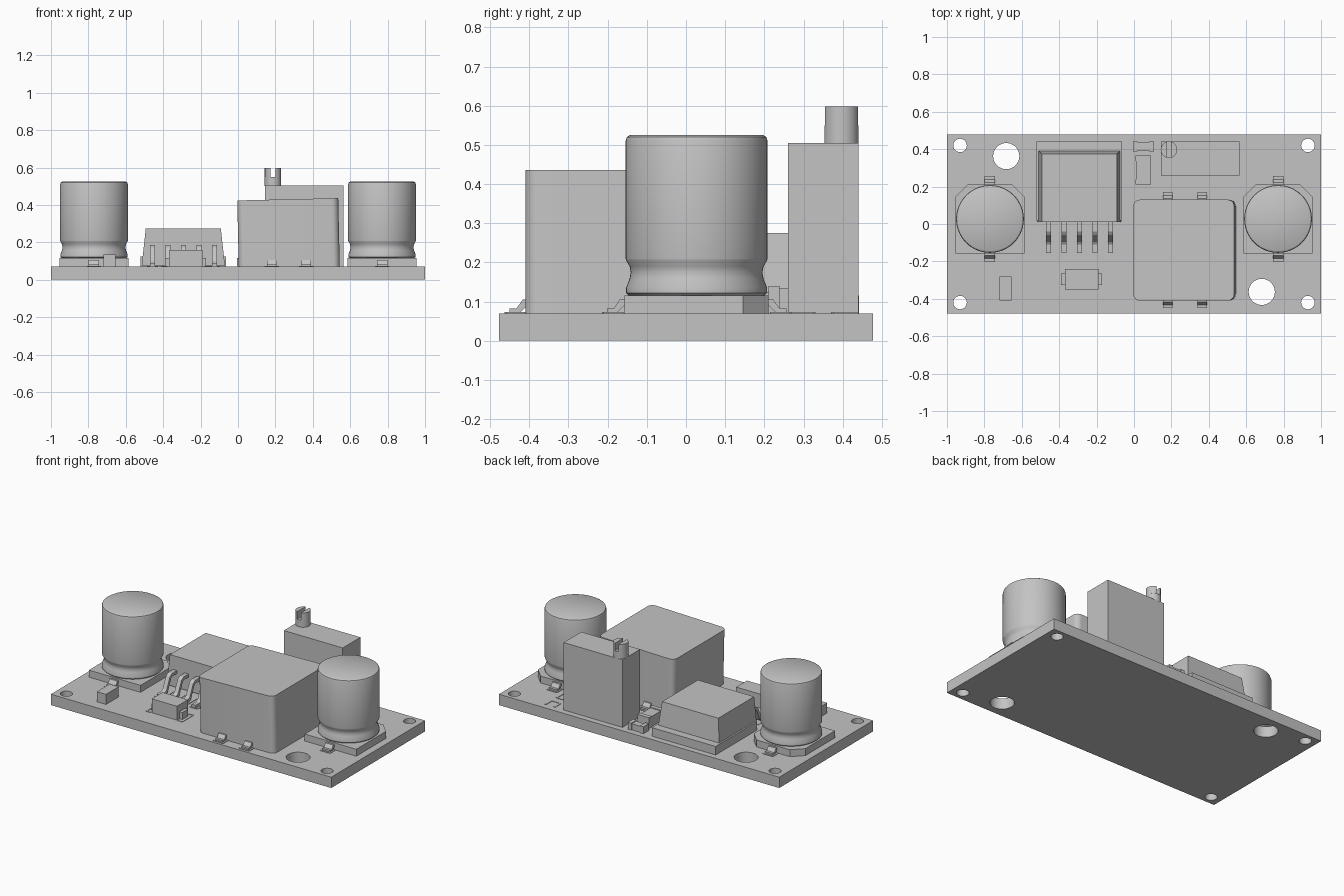
import bpy, bmesh, math
from mathutils import Matrix

cube = bpy.data.objects.get("Cube")
if cube:
    bpy.data.objects.remove(cube, do_unlink=True)

grey = bpy.data.materials.new("plain grey")
grey.use_nodes = True
grey.diffuse_color = (0.55, 0.55, 0.55, 1)
grey.node_tree.nodes["Principled BSDF"].inputs["Base Color"].default_value = (0.55, 0.55, 0.55, 1)

TOP = 0.07            # upper surface of the board
SILK = TOP + 0.003    # printed outlines


def finish(name, bm, smooth=False):
    bmesh.ops.recalc_face_normals(bm, faces=bm.faces)
    mesh = bpy.data.meshes.new(name)
    bm.to_mesh(mesh)
    bm.free()
    obj = bpy.data.objects.new(name, mesh)
    bpy.context.collection.objects.link(obj)
    mesh.materials.append(grey)
    if smooth:
        bpy.ops.object.select_all(action="DESELECT")
        obj.select_set(True)
        bpy.context.view_layer.objects.active = obj
        bpy.ops.object.shade_smooth_by_angle(angle=math.radians(35))
    return obj


def add_prism(bm, points, axis, a, b):
    """Extrude a 2D outline along an axis from a to b."""
    def place(p, t):
        return {"x": (t, p[0], p[1]), "y": (p[0], t, p[1]), "z": (p[0], p[1], t)}[axis]
    low = [bm.verts.new(place(p, a)) for p in points]
    high = [bm.verts.new(place(p, b)) for p in points]
    bm.faces.new(low)
    bm.faces.new(high)
    n = len(points)
    for i in range(n):
        j = (i + 1) % n
        bm.faces.new((low[i], low[j], high[j], high[i]))


def add_box(bm, x0, x1, y0, y1, z0, z1):
    add_prism(bm, [(x0, y0), (x1, y0), (x1, y1), (x0, y1)], "z", z0, z1)


def prism(name, points, axis, a, b):
    bm = bmesh.new()
    add_prism(bm, points, axis, a, b)
    return finish(name, bm)


def box(name, *size):
    bm = bmesh.new()
    add_box(bm, *size)
    return finish(name, bm)


def bracket(name, x, y, half, depth, side):
    """Thin printed U whose closed end lies at (x, y); side points outwards along y."""
    t = 0.005
    bm = bmesh.new()
    inner = y - side * depth
    lo, hi = min(y, inner), max(y, inner)
    for s in (-1, 1):
        add_box(bm, x + s * half - t, x + s * half + t, lo, hi, TOP, SILK)
    add_box(bm, x - half, x + half, y - t, y + t, TOP, SILK)
    finish(name, bm)


def gull_lead(name, x, y, side, half):
    """Bent tab leaving a part at y and landing on the board."""
    shape = [(0, 0.105), (0.012, 0.105), (0.028, 0.082), (0.045, 0.082),
             (0.045, TOP), (0.02, TOP), (0, 0.09)]
    prism(name, [(y + side * d, z) for d, z in shape], "x", x - half, x + half)
    bracket(name + "_outline", x, y + side * 0.053, 0.033, 0.05, side)


# Circuit board with mounting holes
curve = bpy.data.curves.new("board_outline", "CURVE")
curve.dimensions = "2D"
curve.fill_mode = "BOTH"
curve.extrude = TOP / 2


def loop(points):
    spline = curve.splines.new("POLY")
    spline.points.add(len(points) - 1)
    for sp, (x, y) in zip(spline.points, points):
        sp.co = (x, y, 0, 1)
    spline.use_cyclic_u = True


def ring(x, y, r, n=32):
    return [(x + r * math.cos(i * math.tau / n), y + r * math.sin(i * math.tau / n)) for i in range(n)]


loop([(-1, -0.478), (1, -0.478), (1, 0.478), (-1, 0.478)])
for sx in (-1, 1):
    for sy in (-1, 1):
        loop(ring(sx * 0.93, sy * 0.42, 0.036))
    loop(ring(sx * 0.683, -sx * 0.363, 0.07))
outline = bpy.data.objects.new("board_outline", curve)
bpy.context.collection.objects.link(outline)
bpy.context.view_layer.update()
flat = outline.evaluated_get(bpy.context.evaluated_depsgraph_get()).to_mesh()
bm = bmesh.new()
bm.from_mesh(flat)
bmesh.ops.remove_doubles(bm, verts=bm.verts, dist=0.0001)
bmesh.ops.translate(bm, verts=bm.verts, vec=(0, 0, TOP / 2))
bpy.data.objects.remove(outline, do_unlink=True)
finish("board", bm, True)

# Two can capacitors on chamfered bases
can = [(0, 0.115), (0.172, 0.115), (0.18, 0.122), (0.18, 0.135), (0.171, 0.158), (0.168, 0.175),
       (0.171, 0.19), (0.18, 0.205), (0.181, 0.21), (0.181, 0.511), (0.178, 0.52), (0.17, 0.525), (0, 0.525)]
for label, x in (("right", -0.77), ("left", 0.77)):
    y, w = 0.027, 0.184
    c = 0.065
    base = [(x - w, y - w), (x + w, y - w), (x + w, y + w - c), (x + w - c, y + w),
            (x - w + c, y + w), (x - w, y + w - c)]
    prism(label + "_capacitor_base", base, "z", TOP, 0.115)
    bm = bmesh.new()
    vs = [bm.verts.new((x + r, y, z)) for r, z in can]
    es = [bm.edges.new(pair) for pair in zip(vs, vs[1:])]
    bmesh.ops.spin(bm, geom=vs + es, cent=(x, y, 0), axis=(0, 0, 1), angle=math.tau, steps=64)
    bmesh.ops.remove_doubles(bm, verts=bm.verts, dist=0.0001)
    finish(label + "_capacitor_can", bm, True)
    for side, end in ((-1, "front"), (1, "back")):
        gull_lead(f"{label}_capacitor_{end}_lead", x, y + side * w, side, 0.028)

# Power regulator: metal tab, tapered body and five bent leads
box("regulator_tab", -0.52, -0.065, 0.02, 0.44, TOP, 0.125)
bm = bmesh.new()
add_box(bm, -0.515, -0.07, 0.01, 0.395, 0.075, 0.275)
for v in bm.verts:
    if v.co.z > 0.2:
        v.co.x += 0.022 if v.co.x < -0.3 else -0.022
        v.co.y -= 0.02 if v.co.y > 0.2 else 0
finish("regulator_body", bm)
lead = [(0.02, 0.185), (-0.04, 0.185), (-0.06, 0.172), (-0.095, 0.1), (-0.11, 0.09), (-0.155, 0.09),
        (-0.155, TOP), (-0.1, TOP), (-0.082, 0.082), (-0.048, 0.158), (-0.038, 0.165), (0.02, 0.165)]
for i in range(5):
    x = -0.457 + i * 0.083
    prism(f"regulator_lead_{i + 1}", lead, "x", x - 0.014, x + 0.014)
    bracket(f"regulator_lead_outline_{i + 1}", x, -0.155, 0.025, 0.11, -1)

# Inductor: rounded block sitting at a slight tilt, four tabs
bm = bmesh.new()
add_box(bm, 0, 0.54, -0.41, 0.13, TOP, 0.43)
upright = [e for e in bm.edges if abs(e.verts[0].co.z - e.verts[1].co.z) > 0.1]
bmesh.ops.bevel(bm, geom=upright, offset=0.035, segments=6, affect="EDGES", profile=0.5)
bmesh.ops.rotate(bm, verts=bm.verts, cent=(0.27, 0, 0.25), matrix=Matrix.Rotation(math.radians(-1.3), 3, "Y"))
for v in bm.verts:
    if v.co.z < 0.2:
        v.co.z = TOP
finish("inductor_block", bm, True)
for x in (0.18, 0.365):
    gull_lead("inductor_back_tab", x, 0.125, 1, 0.026)
    gull_lead("inductor_front_tab", x, -0.405, -1, 0.026)

# Trimmer with slotted screw
box("trimmer_body", 0.145, 0.565, 0.26, 0.44, TOP, 0.505)
bm = bmesh.new()
sx, sy, r, gap = 0.187, 0.397, 0.044, 0.013
add_prism(bm, ring(sx, sy, r), "z", 0.5, 0.55)
limit = math.acos(gap / r)
for s in (-1, 1):
    arc = [limit * (i / 8 - 1) for i in range(17)]
    add_prism(bm, [(sx + s * r * math.cos(a), sy + r * math.sin(a)) for a in arc], "z", 0.55, 0.598)
finish("trimmer_screw", bm, True)

# Small block and diode with end clips
box("indicator_block", -0.72, -0.655, -0.41, -0.28, TOP, 0.135)
box("diode_body", -0.37, -0.19, -0.35, -0.24, TOP, 0.16)
for s in (-1, 1):
    clip = [(0.085, 0.115), (0.11, 0.115), (0.11, TOP), (0.06, TOP), (0.06, 0.085), (0.085, 0.085)]
    prism("diode_clip", [(-0.28 + s * d, z) for d, z in clip], "y", -0.325, -0.265)
    edge = -0.28 + s * 0.128
    box("diode_outline", edge - 0.004, edge + 0.004, -0.35, -0.24, TOP, SILK)
    for y in (-0.35, -0.24):
        box("diode_outline_return", min(edge, edge - s * 0.03), max(edge, edge - s * 0.03),
            y - 0.004, y + 0.004, TOP, SILK)

# Two chip parts, each with a narrow middle and wider end caps
box("small_chip_body", 0.02, 0.08, 0.393, 0.437, TOP, 0.11)
box("large_chip_body", 0.012, 0.088, 0.23, 0.345, TOP, 0.135)
for s in (-1, 1):
    x, y = 0.05 + s * 0.043, 0.288 + s * 0.063
    box("small_chip_cap", x - 0.013, x + 0.013, 0.388, 0.442, TOP, 0.115)
    box("large_chip_cap", 0.008, 0.092, y - 0.014, y + 0.014, TOP, 0.14)

# Empty pad outlines
bracket("pad_outline_back", 0.663, 0.375, 0.032, 0.065, -1)
bracket("pad_outline_front", 0.663, 0.325, 0.032, 0.06, 1)
